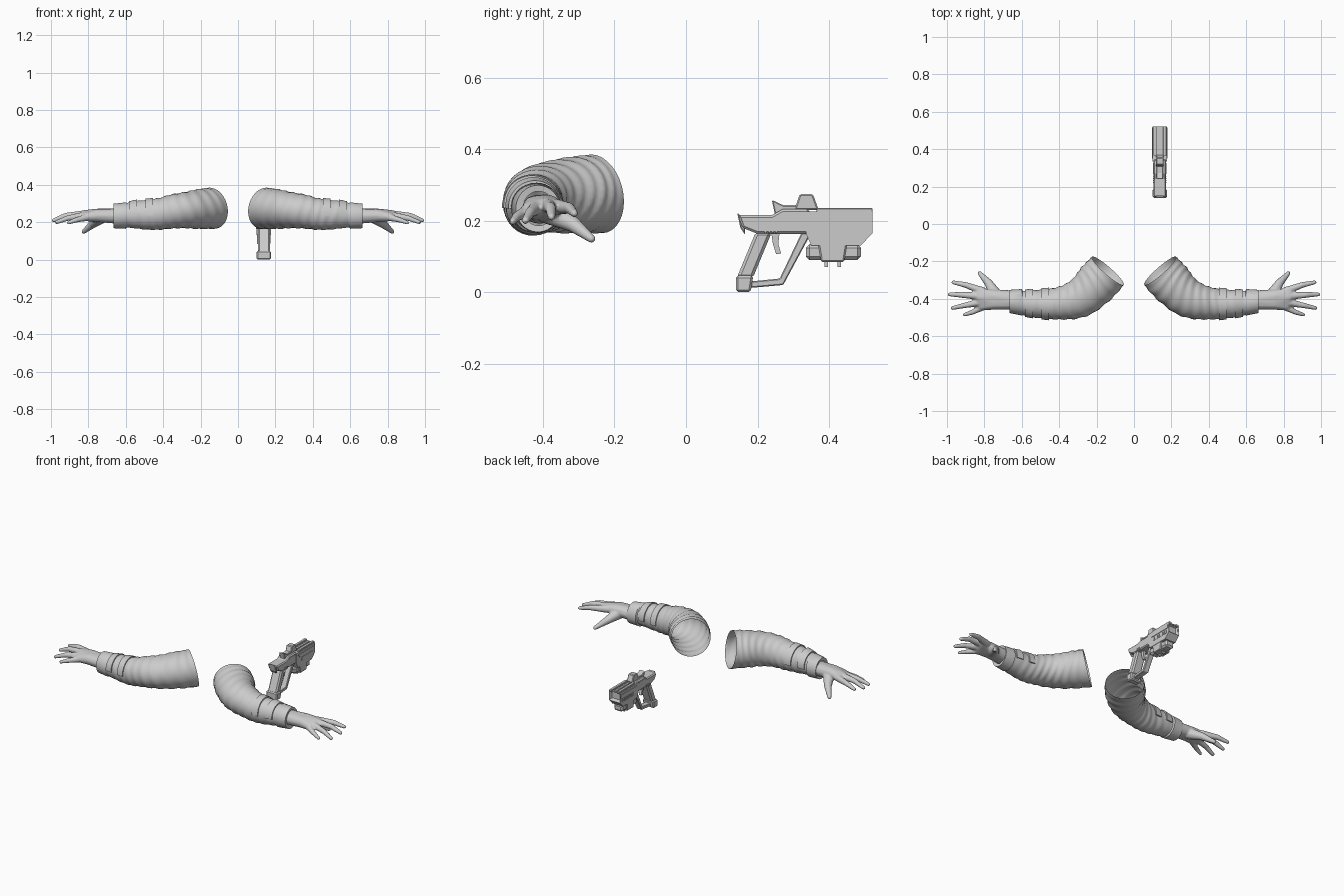
import bpy, bmesh, math
from mathutils import Vector

cube = bpy.data.objects.get("Cube")
if cube:
    bpy.data.objects.remove(cube, do_unlink=True)

grey = bpy.data.materials.new("plain_grey")
grey.use_nodes = True
grey.diffuse_color = (0.6, 0.6, 0.6, 1)
grey.node_tree.nodes["Principled BSDF"].inputs["Base Color"].default_value = (0.6, 0.6, 0.6, 1)


def finish(name, bm, side=1, smooth=None):
    """Turn a bmesh into an object, mirrored to the chosen side."""
    for v in bm.verts:
        v.co.x *= side
    bmesh.ops.recalc_face_normals(bm, faces=bm.faces[:])
    mesh = bpy.data.meshes.new(name)
    bm.to_mesh(mesh)
    bm.free()
    mesh.materials.append(grey)
    obj = bpy.data.objects.new(name, mesh)
    bpy.context.collection.objects.link(obj)
    if smooth:
        bpy.ops.object.select_all(action='DESELECT')
        obj.select_set(True)
        bpy.context.view_layer.objects.active = obj
        bpy.ops.object.shade_smooth_by_angle(angle=math.radians(smooth))
    return obj


def loft(rings, closed_ends=False):
    """Skin a list of equal closed rings."""
    bm = bmesh.new()
    rows = [[bm.verts.new(p) for p in ring] for ring in rings]
    n = len(rows[0])
    for a, b in zip(rows, rows[1:]):
        for i in range(n):
            bm.faces.new((a[i], a[(i + 1) % n], b[(i + 1) % n], b[i]))
    if closed_ends:
        bm.faces.new(rows[0])
        bm.faces.new(rows[-1])
    return bm


# Sleeve sections: inner x, y, outer x, y, top z, bottom z
SECTIONS = [
    (.225, -.175, .055, -.325, .385, .165),
    (.25, -.20, .095, -.375, .38, .165),
    (.28, -.23, .155, -.43, .375, .165),
    (.305, -.265, .225, -.48, .365, .168),
    (.335, -.30, .30, -.505, .355, .168),
    (.375, -.325, .365, -.51, .345, .165),
    (.42, -.34, .42, -.51, .33, .16),
    (.47, -.35, .47, -.507, .322, .16),
    (.53, -.353, .53, -.50, .315, .165),
    (.595, -.357, .595, -.487, .303, .172),
    (.60, -.348, .60, -.489, .306, .165),
    (.665, -.352, .665, -.476, .299, .168),
    (.662, -.368, .662, -.456, .282, .186),
]


def section(u):
    """Catmull-Rom blend of the sleeve sections."""
    last = len(SECTIONS) - 1
    i = min(int(u), last)
    t = u - i
    p = [SECTIONS[min(max(i + k, 0), last)] for k in (-1, 0, 1, 2)]
    return [0.5 * (2 * b + (c - a) * t + (2 * a - 5 * b + 4 * c - d) * t * t
                   + (3 * b - a - 3 * c + d) * t ** 3) for a, b, c, d in zip(*p)]


def sleeve_point(u, angle, grow=0.0):
    ix, iy, ox, oy, top, bottom = section(u)
    centre = Vector(((ix + ox) / 2, (iy + oy) / 2, (top + bottom) / 2))
    across = Vector((ix - ox, iy - oy, 0)) / 2
    up = Vector((0, 0, (top - bottom) / 2))
    tilt = Vector((.66, -.75, 0)) * 0.02 * max(0, 1 - u / 2)
    # Cloth folds fade out at the opening and the cuff
    fade = min(1, u, max(0, 9 - u))
    fold = .022 * fade * math.sin(7 * u + 1.3 * math.sin(2 * angle) + angle)
    s = 1 + fold + grow / up.length
    c, n = math.cos(angle), math.sin(angle)
    return centre + (across * c + up * n) * s + tilt * n


def hull(bm, balls):
    """Convex skin over balls given as x, y, z, radius."""
    part = bmesh.new()
    for x, y, z, r in balls:
        made = bmesh.ops.create_icosphere(part, subdivisions=2, radius=r)
        bmesh.ops.translate(part, verts=made["verts"], vec=(x, y, z))
    bmesh.ops.delete(part, geom=part.faces[:], context='FACES_ONLY')
    bmesh.ops.delete(part, geom=part.edges[:], context='EDGES_FACES')
    res = bmesh.ops.convex_hull(part, input=part.verts[:])
    loose = {g for g in res["geom_interior"] + res["geom_unused"] if isinstance(g, bmesh.types.BMVert)}
    bmesh.ops.delete(part, geom=list(loose), context='VERTS')
    mesh = bpy.data.meshes.new("hull_part")
    part.to_mesh(mesh)
    part.free()
    bm.from_mesh(mesh)
    bpy.data.meshes.remove(mesh)


FINGERS = [
    [(.81, -.358, .238, .022), (.90, -.326, .235, .016), (.966, -.312, .22, .011)],
    [(.82, -.386, .242, .022), (.92, -.379, .235, .016), (.986, -.376, .21, .011)],
    [(.82, -.418, .236, .021), (.91, -.436, .222, .015), (.97, -.449, .20, .011)],
    [(.80, -.44, .228, .02), (.865, -.472, .212, .014), (.907, -.485, .197, .010)],
    [(.735, -.385, .225, .036), (.777, -.316, .19, .023), (.825, -.264, .149, .012)],
]
WRIST = [(.64, -.395, .232, .04), (.64, -.42, .232, .04), (.75, -.385, .237, .036), (.75, -.425, .235, .034)]
PALM = WRIST[2:] + [(.83, -.365, .238, .022), (.83, -.39, .242, .022), (.815, -.44, .228, .022)]

for side, label in ((1, "left"), (-1, "right")):
    # Sleeve with open upper end and turned-in cuff
    turns = [math.tau * k / 32 for k in range(32)]
    steps = [k / 6 for k in range(55)] + [10, 11, 12]
    finish(label + "_sleeve", loft([[sleeve_point(u, a) for a in turns] for u in steps]), side, 50)

    # Raised straps over the forearm
    for k, (u0, u1) in enumerate(((6.7, 7.42), (8.15, 8.77))):
        arc = [math.radians(-8 + 8 * j) for j in range(25)]
        rings = [[sleeve_point(u0, a, -.004), sleeve_point(u0, a, .007),
                  sleeve_point(u1, a, .007), sleeve_point(u1, a, -.004)] for a in arc]
        finish(f"{label}_strap_{k + 1}", loft(rings, True), side, 40)

    # Hand fused from rounded segments
    bm = bmesh.new()
    hull(bm, WRIST)
    hull(bm, PALM)
    for finger in FINGERS:
        for a, b in zip(finger, finger[1:]):
            hull(bm, [a, b])
    hand = finish(label + "_hand", bm, side)
    fuse = hand.modifiers.new("fuse", 'REMESH')
    fuse.mode = 'VOXEL'
    fuse.voxel_size = 0.005
    fuse.use_smooth_shade = True
    soften = hand.modifiers.new("soften", 'SMOOTH')
    soften.factor = 0.5
    soften.iterations = 5

GUN_X = 0.138


def plate(name, outline, half, bevel=0.0, offset=0.0, recess=0.0):
    """Extrude a side outline (y, z) across x; optionally hollow its front face."""
    rings = [[(GUN_X + offset + s * half, y, z) for y, z in outline] for s in (-1, 1)]
    bm = loft(rings, True)
    if recess:
        bmesh.ops.recalc_face_normals(bm, faces=bm.faces[:])
        front = [f for f in bm.faces if f.normal.y > .95]
        bmesh.ops.inset_individual(bm, faces=front, thickness=.012, depth=-recess)
    obj = finish(name, bm)
    if bevel:
        mod = obj.modifiers.new("chamfer", 'BEVEL')
        mod.width = bevel
        mod.segments = 1
        mod.limit_method = 'ANGLE'
    return obj


def box(name, y0, y1, z0, z1, half, bevel=0.0, offset=0.0):
    return plate(name, [(y0, z0), (y1, z0), (y1, z1), (y0, z1)], half, bevel, offset)


# Pistol body
plate("pistol_frame", [(.145, .215), (.158, .18), (.2, .163), (.345, .163), (.345, .232),
                       (.27, .232), (.24, .215)], .034, .006)
plate("rear_sight", [(.24, .258), (.272, .243), (.31, .243), (.31, .22), (.25, .21)], .018, .003)
plate("rear_spur", [(.143, .222), (.165, .205), (.165, .16), (.152, .18)], .022, .003)
plate("top_sight", [(.303, .23), (.318, .274), (.355, .274), (.371, .23)], .02, .004)
plate("barrel_shroud", [(.335, .226), (.522, .226), (.522, .165), (.489, .131), (.35, .131),
                        (.335, .165)], .038, 0, 0, .02)
for s in (-1, 1):
    box("top_rail", .365, .522, .22, .235, .009, .002, s * .026)
    box("frame_panel", .268, .325, .216, .224, .003, 0, s * .034)
    plate("side_panel", [(.35, .212), (.515, .212), (.515, .192), (.37, .192)], .003, 0, s * .038)
    for k in range(8):
        box("vent_rib", .385 + .015 * k, .394 + .015 * k, .163, .185, .003, 0, s * .038)
    for k in range(4):
        box("grip_rib", .22 + .01 * k, .225 + .01 * k, .165, .178, .003, 0, s * .034)
box("top_rib", .365, .515, .22, .231, .006)

# Parts under the barrel
box("under_barrel", .335, .489, .09, .134, .03, .01)
plate("under_block", [(.368, .145), (.452, .145), (.442, .084), (.378, .084)], .036, .004)
for y in (.387, .424):
    box("contact_peg", y, y + .01, .07, .09, .008)

# Grip, trigger and brace
plate("grip", [(.142, .04), (.187, .04), (.24, .168), (.195, .168)], .032, .008)
plate("grip_base", [(.14, 0), (.181, 0), (.188, .046), (.14, .046)], .038, .006)
plate("trigger", [(.238, .168), (.262, .168), (.258, .135), (.266, .108), (.252, .106), (.243, .135)], .008)
plate("grip_brace", [(.325, .17), (.262, .038), (.182, .03), (.182, .012), (.272, .02), (.35, .165)], .018, .003)
